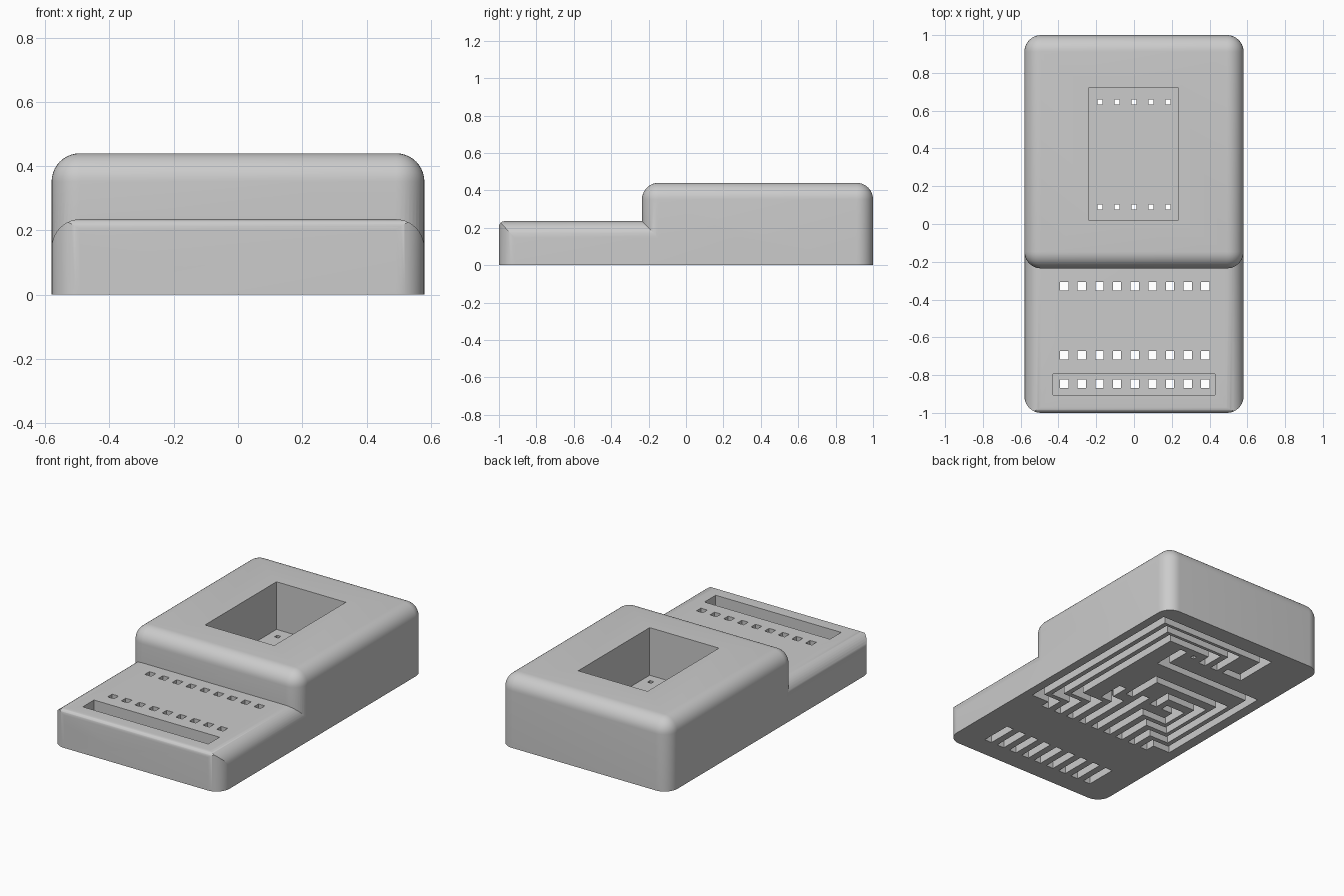
import bpy, bmesh, math
from mathutils import Vector

if "Cube" in bpy.data.objects:
    bpy.data.objects.remove(bpy.data.objects["Cube"])

grey = bpy.data.materials.new("plain grey")
grey.diffuse_color = (0.6, 0.6, 0.6, 1)
grey.use_nodes = True
grey.node_tree.nodes["Principled BSDF"].inputs["Base Color"].default_value = grey.diffuse_color


def to_object(bm, name):
    bmesh.ops.recalc_face_normals(bm, faces=bm.faces)
    mesh = bpy.data.meshes.new(name)
    bm.to_mesh(mesh)
    bm.free()
    ob = bpy.data.objects.new(name, mesh)
    bpy.context.collection.objects.link(ob)
    mesh.materials.append(grey)
    return ob


def add_box(bm, x0, x1, y0, y1, z0, z1):
    verts = bmesh.ops.create_cube(bm, size=1)["verts"]
    for v in verts:
        v.co = ((x0 + x1) / 2 + v.co.x * (x1 - x0),
                (y0 + y1) / 2 + v.co.y * (y1 - y0),
                (z0 + z1) / 2 + v.co.z * (z1 - z0))
    return verts


def rounded_box(name, bounds, radius, rule):
    """Box with the edges chosen by rule(edge middle, edge direction) rounded."""
    bm = bmesh.new()
    add_box(bm, *bounds)
    edges = [e for e in bm.edges
             if rule((e.verts[0].co + e.verts[1].co) / 2,
                     (e.verts[0].co - e.verts[1].co).normalized())]
    bmesh.ops.bevel(bm, geom=edges, offset=radius, segments=10, profile=0.5,
                    affect='EDGES')
    return to_object(bm, name)


def combine(target, tool, operation):
    mod = target.modifiers.new("combine", 'BOOLEAN')
    mod.operation, mod.solver, mod.object = operation, 'EXACT', tool
    bpy.context.view_layer.objects.active = target
    bpy.ops.object.modifier_apply(modifier=mod.name)
    bpy.data.objects.remove(tool)


def boxes(boxes_list):
    bm = bmesh.new()
    for b in boxes_list:
        add_box(bm, *b)
    return to_object(bm, "cutter")


def channels(paths, width, depth):
    """Mitred strips along right-angled paths, extruded from below the base."""
    bm = bmesh.new()
    h = width / 2
    for path in paths:
        p = [Vector(q) for q in path]
        d = [(b - a).normalized() for a, b in zip(p, p[1:])]
        p[0] -= d[0] * h
        p[-1] += d[-1] * h
        left, right = [], []
        for i, q in enumerate(p):
            a, b = d[max(i - 1, 0)], d[min(i, len(d) - 1)]
            n = Vector((-a.y, a.x))
            if a != b:
                n = n + Vector((-b.y, b.x))
            left.append(q + n * h)
            right.append(q - n * h)
        face = bm.faces.new([bm.verts.new((q.x, q.y, -0.1))
                             for q in left + right[::-1]])
        top = bmesh.ops.extrude_face_region(bm, geom=[face])["geom"]
        bmesh.ops.translate(bm, vec=(0, 0, 0.1 + depth),
                            verts=[v for v in top if isinstance(v, bmesh.types.BMVert)])
    return to_object(bm, "cutter")


# Tall rear block, round everywhere but the base
body = rounded_box("case_body", (-.58, .58, -.235, 1, 0, .44), .088,
                   lambda m, d: m.z > .01)

# Low front step: wide rounding on the sides, small rounding on the front lip
step = (-.58, .58, -1, .3, 0, .235)
front = rounded_box("front_step", step, .088, lambda m, d: abs(d.z) > .9 and m.y < 0)
combine(front, rounded_box("cutter", (-.58, .58, -1.2, .5, -.1, .235), .09,
                           lambda m, d: abs(d.y) > .9 and m.z > 0), 'INTERSECT')
combine(front, rounded_box("cutter", (-.8, .8, -1, .5, -.1, .235), .03,
                           lambda m, d: abs(d.x) > .9 and m.z > 0 and m.y < 0), 'INTERSECT')
combine(body, front, 'UNION')

# Display pocket and front slot
combine(body, boxes([(-.24, .235, .02, .72, .145, .6),
                     (-.43, .43, -.905, -.795, .135, .4)]), 'DIFFERENCE')

# Wire channels in the base
X = [-.37 + .0935 * i for i in range(9)]
Y = -.33
routes = [[(x, -.845), (x, -.695)] for x in X]
routes += [
    [(X[0], Y), (X[0], -.27), (-.49, -.27), (-.49, .48), (.18, .48), (.18, .64)],
    [(X[1], Y), (X[1], -.19), (-.41, -.19), (-.41, .31), (.09, .31), (.09, .09)],
    [(X[2], Y), (X[2], -.11), (-.335, -.11), (-.335, .2), (-.09, .2), (-.09, .09)],
    [(X[3], Y), (X[3], -.03), (-.26, -.03), (-.26, .09), (-.18, .09)],
    [(X[4], Y), (X[4], .09)],
    [(X[5], Y), (X[5], -.03), (.18, -.03), (.18, .09)],
    [(X[6], Y), (X[6], -.11), (.34, -.11), (.34, .73), (0, .73), (0, .64)],
    [(X[7], Y), (X[7], -.19), (.42, -.19), (.42, .8), (-.09, .8), (-.09, .64)],
    [(X[8], Y), (X[8], -.27), (.5, -.27), (.5, .87), (-.27, .87), (-.27, .64), (-.18, .64)],
]
combine(body, channels(routes, .05, .085), 'DIFFERENCE')

# Square wire holes through the step and the pocket floor
holes = [(x, y, .022, .3) for y in (-.845, -.695, -.33) for x in X]
holes += [(.09 * i, y, .013, .2) for y in (.09, .645) for i in range(-2, 3)]
combine(body, boxes([(x - r, x + r, y - r, y + r, -.05, top)
                     for x, y, r, top in holes]), 'DIFFERENCE')

# Smooth rounding with sharp cut edges
bpy.ops.object.select_all(action='DESELECT')
body.select_set(True)
bpy.context.view_layer.objects.active = body
bpy.ops.object.shade_smooth_by_angle(angle=math.radians(30))
